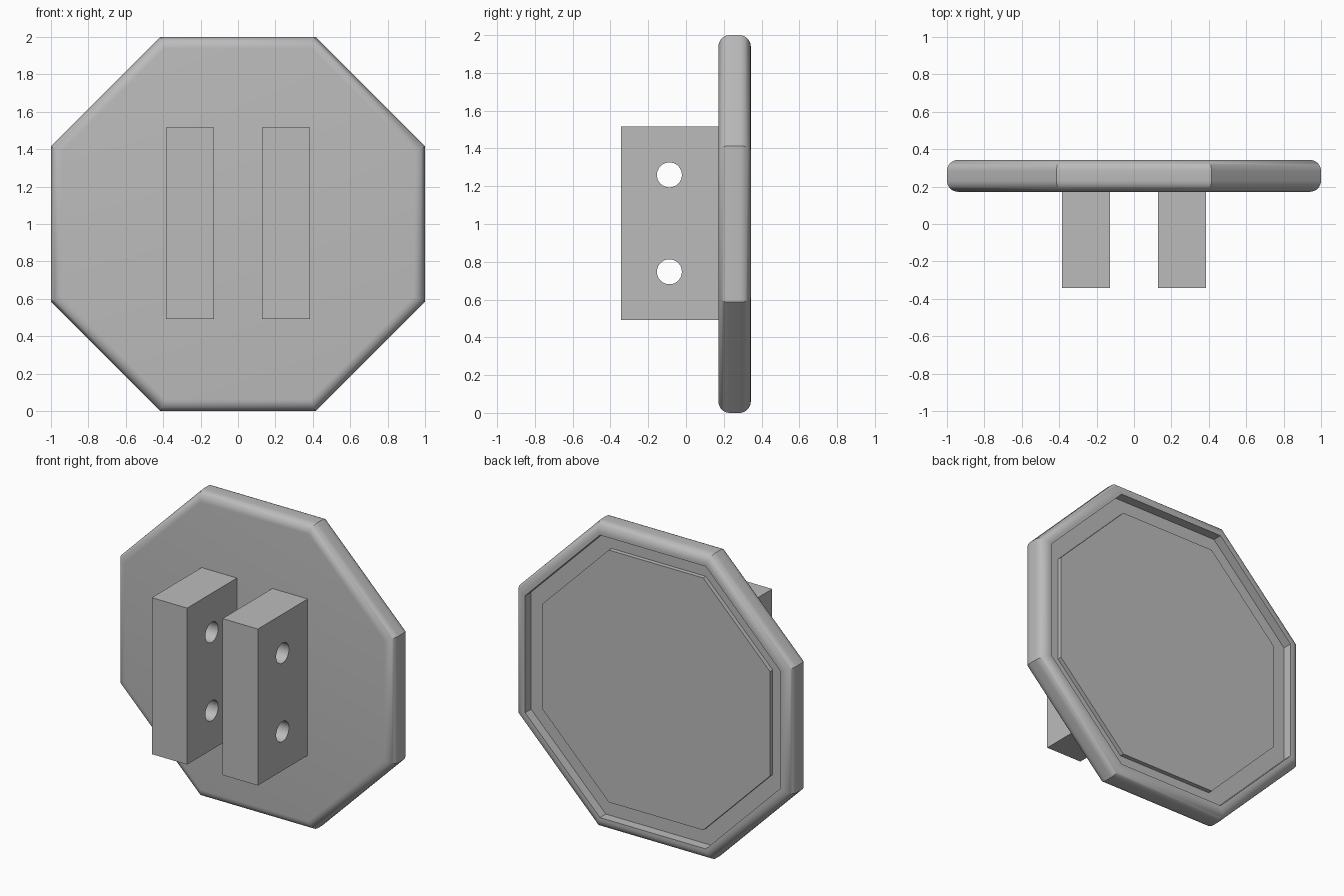
import bpy, bmesh
from math import cos, sin, pi, radians

cube = bpy.data.objects.get("Cube")
if cube:
    bpy.data.objects.remove(cube, do_unlink=True)

grey = bpy.data.materials.new("plain grey")
grey.use_nodes = True
colour = (0.5, 0.5, 0.5, 1)
grey.diffuse_color = colour
grey.node_tree.nodes["Principled BSDF"].inputs["Base Color"].default_value = colour

FRONT, BACK = 0.172, 0.343      # plate faces along y
FLOOR, PANEL = 0.282, 0.31      # groove floor and raised centre panel
ROUND = 0.06                    # rim rounding
SIDES, STEPS = 8, 8


def make_object(name, bm):
    bmesh.ops.recalc_face_normals(bm, faces=bm.faces)
    mesh = bpy.data.meshes.new(name)
    bm.to_mesh(mesh)
    bm.free()
    mesh.materials.append(grey)
    obj = bpy.data.objects.new(name, mesh)
    bpy.context.collection.objects.link(obj)
    return obj


def rim_arc(y, start):
    """Quarter round of the rim as (apothem, y) points."""
    angles = [start + pi / 2 * i / STEPS for i in range(STEPS + 1)]
    return [(1 - ROUND + ROUND * cos(a), y + ROUND * sin(a)) for a in angles]


# Octagonal plate: one profile swept around eight sides
profile = rim_arc(FRONT + ROUND, -pi / 2) + rim_arc(BACK - ROUND, 0)
profile += [(0.924, BACK), (0.924, FLOOR), (0.825, FLOOR), (0.825, PANEL)]
bm = bmesh.new()
rings = []
for apothem, y in profile:
    r = apothem / cos(pi / SIDES)
    turns = [2 * pi * (i + 0.5) / SIDES for i in range(SIDES)]
    rings.append([bm.verts.new((r * cos(t), y, 1 + r * sin(t))) for t in turns])
for a, b in zip(rings, rings[1:]):
    for i in range(SIDES):
        j = (i + 1) % SIDES
        bm.faces.new((a[i], a[j], b[j], b[i]))
bm.faces.new(rings[0])
bm.faces.new(rings[-1])
plate = make_object("octagonal_plate", bm)


# Mounting lugs: blocks with two drilled cross holes
def make_cutter():
    bm = bmesh.new()
    for z in (0.747, 1.26):
        made = bmesh.ops.create_cone(bm, cap_ends=True, segments=48,
                                     radius1=0.066, radius2=0.066, depth=2)
        bmesh.ops.rotate(bm, verts=made["verts"], matrix=Matrix.Rotation(pi / 2, 3, "Y"))
        bmesh.ops.translate(bm, verts=made["verts"], vec=(0, -0.088, z))
    return make_object("hole_cutter", bm)


def make_lug(name, side, cutter):
    bm = bmesh.new()
    bmesh.ops.create_cube(bm, size=1)
    bmesh.ops.scale(bm, verts=bm.verts, vec=(0.256, 0.515, 1.024))
    bmesh.ops.translate(bm, verts=bm.verts, vec=(side * 0.256, -0.0855, 1.003))
    lug = make_object(name, bm)
    drill = lug.modifiers.new("holes", "BOOLEAN")
    drill.operation, drill.solver, drill.object = "DIFFERENCE", "EXACT", cutter
    graph = bpy.context.evaluated_depsgraph_get()
    lug.data = bpy.data.meshes.new_from_object(lug.evaluated_get(graph))
    lug.modifiers.clear()
    return lug


from mathutils import Matrix
cutter = make_cutter()
cutter.hide_render = True
parts = [plate, make_lug("left_lug", 1, cutter), make_lug("right_lug", -1, cutter)]
bpy.data.objects.remove(cutter, do_unlink=True)

# Smooth rounding with crisp corners
for obj in bpy.context.selected_objects:
    obj.select_set(False)
for obj in parts:
    obj.select_set(True)
bpy.context.view_layer.objects.active = plate
bpy.ops.object.shade_smooth_by_angle(angle=radians(30))
